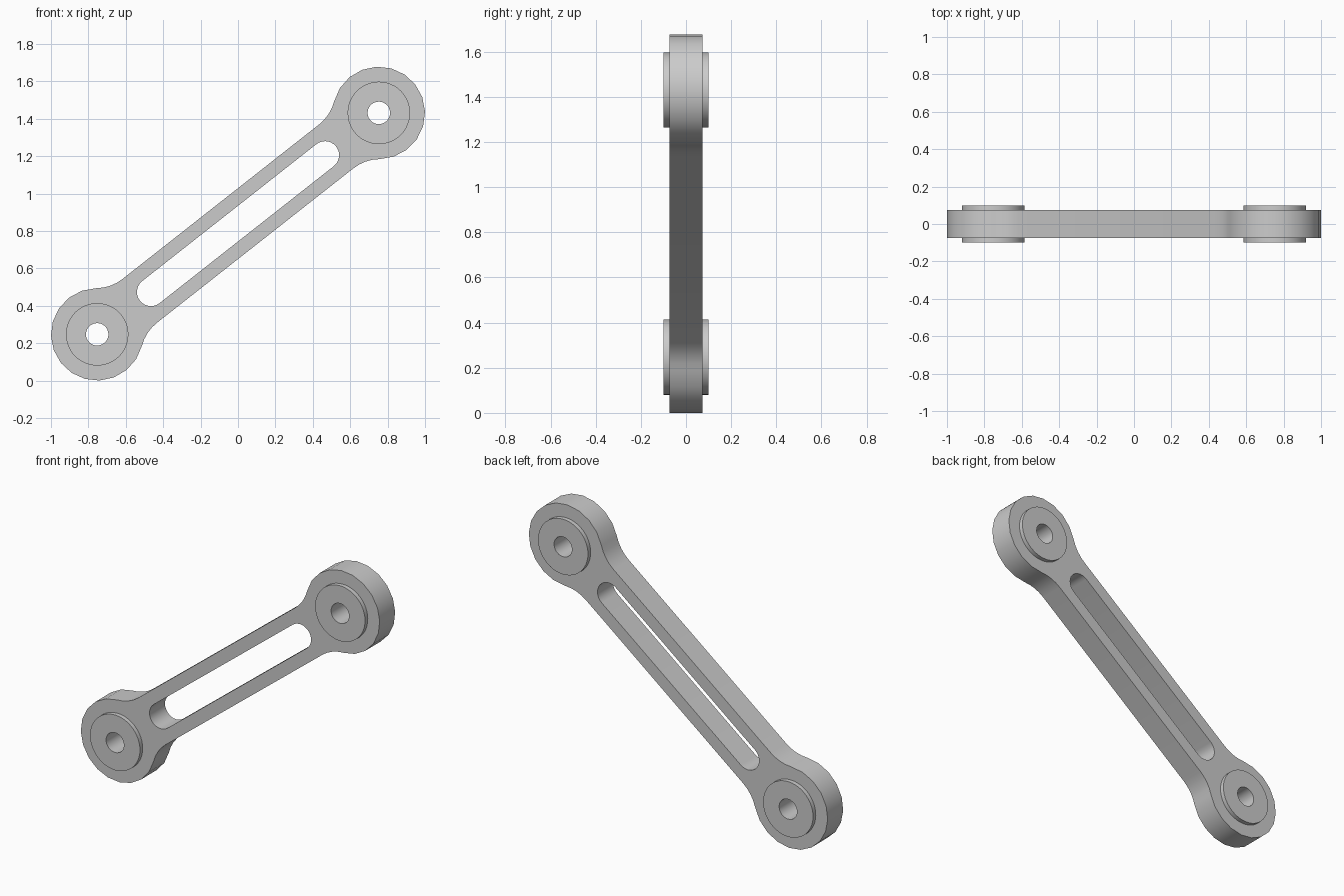
import bpy
from math import sin, cos, pi, atan2, sqrt, hypot
from mathutils import Matrix

cube = bpy.data.objects.get("Cube")
if cube:
    bpy.data.objects.remove(cube, do_unlink=True)

grey = bpy.data.materials.new("light grey metal")
grey.use_nodes = True
grey.diffuse_color = (0.6, 0.6, 0.6, 1)
grey.node_tree.nodes["Principled BSDF"].inputs["Base Color"].default_value = (0.6, 0.6, 0.6, 1)

# Eye centres, and the frame that lays the link along the line between them
EYE_X, EYE_Z, MID_Z = 0.753, 0.592, 0.839
HALF = hypot(EYE_X, EYE_Z)
FRAME = (Matrix.Translation((0, 0, MID_Z)) @ Matrix.Rotation(pi / 2, 4, 'X')
         @ Matrix.Rotation(atan2(EYE_Z, EYE_X), 4, 'Z'))
HEAD_R, BAR_H, FILLET_R = 0.247, 0.149, 0.228
BOSS_R, BORE_R = 0.167, 0.06
SLOT_U, SLOT_R = 0.592, 0.075


def arc(cx, cy, r, a0, a1, n):
    return [(cx + r * cos(a0 + (a1 - a0) * i / n),
             cy + r * sin(a0 + (a1 - a0) * i / n)) for i in range(n + 1)]


def circle(cx, r, n):
    return arc(cx, 0, r, 0, 2 * pi, n)[:-1]


def turned(points):
    return [(-x, -y) for x, y in points]


def extruded(name, loops, depth):
    """Filled outline with holes, extruded to both sides and placed in the link frame."""
    curve = bpy.data.curves.new(name, 'CURVE')
    curve.dimensions = '2D'
    curve.fill_mode = 'BOTH'
    curve.extrude = depth
    for loop in loops:
        spline = curve.splines.new('POLY')
        spline.points.add(len(loop) - 1)
        for point, (x, y) in zip(spline.points, loop):
            point.co = (x, y, 0, 1)
        spline.use_cyclic_u = True
    obj = bpy.data.objects.new(name, curve)
    bpy.context.collection.objects.link(obj)
    obj.matrix_world = FRAME
    obj.data.materials.append(grey)
    bpy.ops.object.select_all(action='DESELECT')
    obj.select_set(True)
    bpy.context.view_layer.objects.active = obj
    bpy.ops.object.convert(target='MESH')
    obj = bpy.context.object
    # Weld the caps to the walls
    bpy.ops.object.mode_set(mode='EDIT')
    bpy.ops.mesh.select_all(action='SELECT')
    bpy.ops.mesh.remove_doubles(threshold=0.0001)
    bpy.ops.mesh.normals_make_consistent(inside=False)
    bpy.ops.object.mode_set(mode='OBJECT')
    bpy.ops.object.shade_smooth_by_angle(angle=pi / 6)
    return obj


# Link body: round eyes blended into a straight bar by fillets
rise = BAR_H + FILLET_R
run = sqrt((HEAD_R + FILLET_R) ** 2 - rise ** 2)
lean = atan2(run, rise)
head = pi / 2 + lean
fillet_u = HALF - run
half_outline = (arc(fillet_u, -rise, FILLET_R, pi / 2, pi / 2 - lean, 4)[:-1]
                + arc(HALF, 0, HEAD_R, -head, head, 14)
                + arc(fillet_u, rise, FILLET_R, -pi / 2 + lean, -pi / 2, 4)[1:])
slot_end = arc(SLOT_U, 0, SLOT_R, -pi / 2, pi / 2, 14)
seats = [circle(s * HALF, BOSS_R - 0.006, 48) for s in (1, -1)]
extruded("link_body", [half_outline + turned(half_outline),
                       slot_end + turned(slot_end)] + seats, 0.074)

# Bushings: raised sleeves with a through bore in each eye
for name, side in (("upper_bushing", 1), ("lower_bushing", -1)):
    extruded(name, [circle(side * HALF, BOSS_R, 48), circle(side * HALF, BORE_R, 32)], 0.1)
